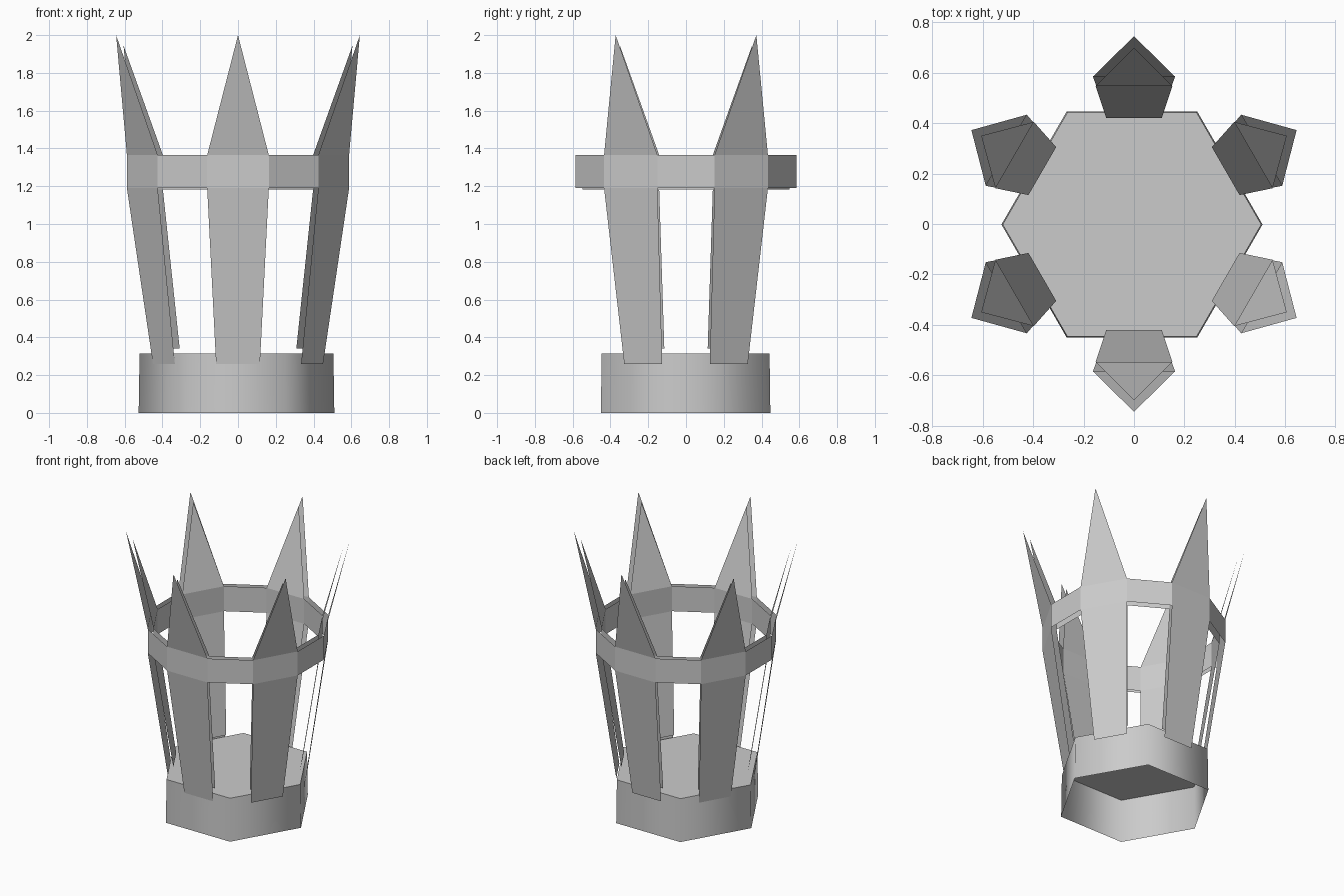
import bpy
import bmesh
from math import cos, sin, radians
from mathutils import Vector

cube = bpy.data.objects.get("Cube")
if cube:
    bpy.data.objects.remove(cube, do_unlink=True)

grey = bpy.data.materials.new("plain grey")
grey.use_nodes = True
grey.diffuse_color = (0.6, 0.6, 0.6, 1)
grey.node_tree.nodes["Principled BSDF"].inputs["Base Color"].default_value = grey.diffuse_color


def finish(name, bm):
    """Turn a bmesh into a grey object."""
    mesh = bpy.data.meshes.new(name)
    bm.to_mesh(mesh)
    bm.free()
    mesh.materials.append(grey)
    obj = bpy.data.objects.new(name, mesh)
    bpy.context.collection.objects.link(obj)
    return obj


def crown_shell(name, rows, tip, inward=False):
    """Six pointed staves joined by a band; rows are (radius, half width, z)."""
    bm = bmesh.new()
    faces, staves = [], []
    for i in range(6):
        angle = radians(30 + 60 * i)
        out = Vector((cos(angle), sin(angle), 0))
        side = Vector((-sin(angle), cos(angle), 0))
        pairs = [[bm.verts.new(out * r + side * w * s + Vector((0, 0, z)))
                  for s in (-1, 1)] for r, w, z in rows]
        for (a, b), (c, d) in zip(pairs, pairs[1:]):
            faces.append(bm.faces.new((a, b, d, c)))
        top = bm.verts.new(out * tip[0] + Vector((0, 0, tip[1])))
        faces.append(bm.faces.new((*pairs[-1], top)))
        staves.append(pairs)
    # Band segments between neighbouring staves
    for this, following in zip(staves, staves[1:] + staves[:1]):
        faces.append(bm.faces.new((this[1][1], following[1][0],
                                   following[2][0], this[2][1])))
    if inward:
        bmesh.ops.reverse_faces(bm, faces=faces)
    return finish(name, bm)


# Hexagonal base, open underneath
bm = bmesh.new()
rings = [[bm.verts.new((r * cos(radians(60 * i)) - 0.008, r * sin(radians(60 * i)) - 0.002, z))
          for i in range(6)] for r, z in ((0.518, 0), (0.513, 0.315))]
low, high = rings
for i in range(6):
    j = (i + 1) % 6
    bm.faces.new((low[i], low[j], high[j], high[i]))
bm.faces.new(high)
base = finish("base", bm)
bpy.context.view_layer.objects.active = base
base.select_set(True)
bpy.ops.object.shade_smooth_by_angle(angle=radians(70))

# Outer and inner sheets of the crown
crown_shell("outer_crown", [(0.453, 0.116, 0.26), (0.585, 0.163, 1.19), (0.585, 0.163, 1.365)],
            (0.745, 2.0))
crown_shell("inner_crown", [(0.42, 0.11, 0.34), (0.547, 0.152, 1.183), (0.547, 0.152, 1.365)],
            (0.70, 1.945), inward=True)
